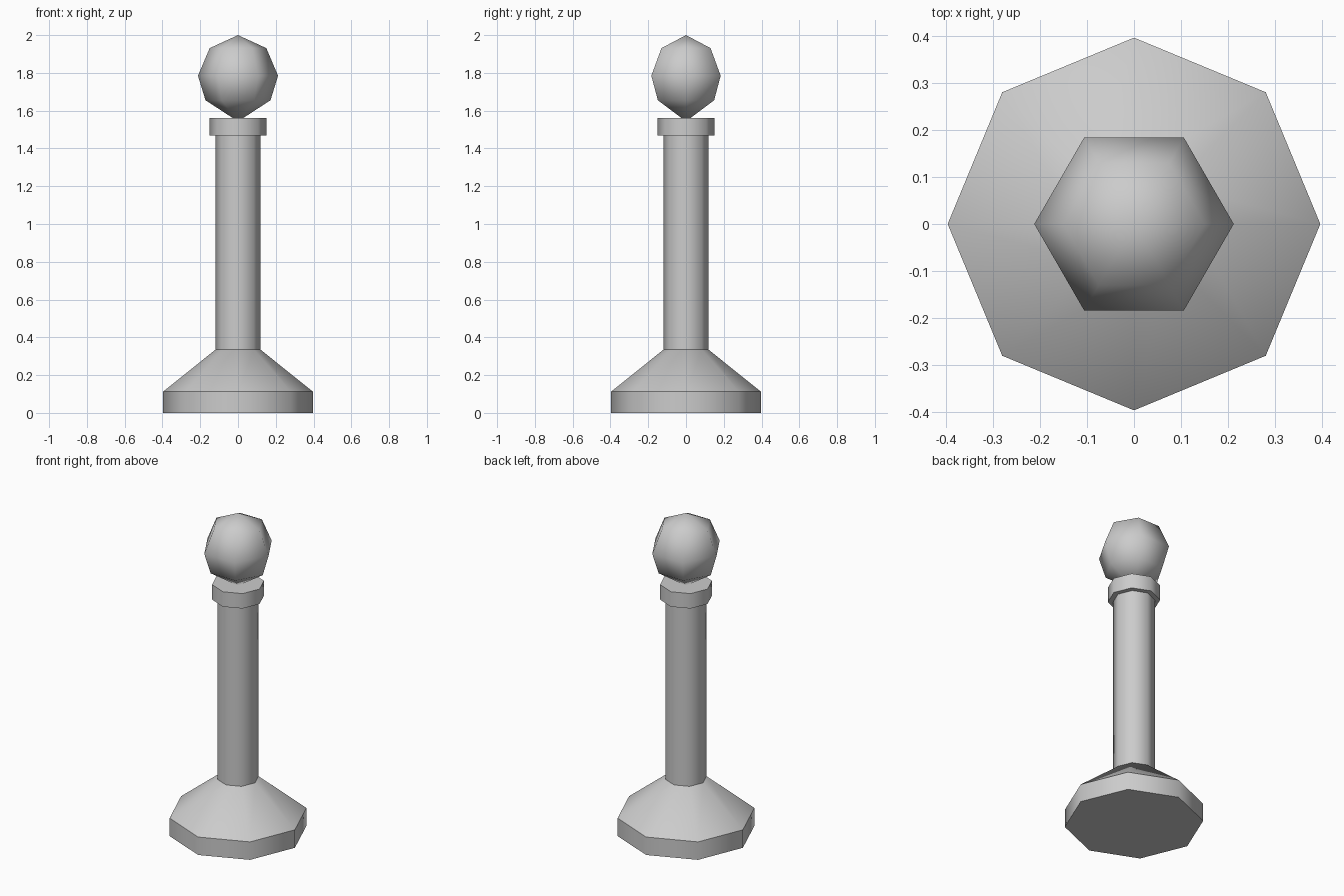
import bpy, bmesh, math

cube = bpy.data.objects.get("Cube")
if cube:
    bpy.data.objects.remove(cube, do_unlink=True)

grey = bpy.data.materials.new("plain grey")
grey.use_nodes = True
colour = (0.6, 0.6, 0.6, 1)
grey.diffuse_color = colour
bsdf = next(n for n in grey.node_tree.nodes if n.type == 'BSDF_PRINCIPLED')
bsdf.inputs["Base Color"].default_value = colour


def lathe(name, profile, sides, sharp_angle):
    """Spin (radius, height) points around z; zero radius makes a tip."""
    bm = bmesh.new()
    rings = []
    for r, z in profile:
        count = sides if r else 1
        rings.append([bm.verts.new((r * math.cos(i * math.tau / sides),
                                    r * math.sin(i * math.tau / sides), z))
                      for i in range(count)])
    for low, high in zip(rings, rings[1:]):
        for i in range(sides):
            j = i + 1
            quad = [low[i % len(low)], low[j % len(low)],
                    high[j % len(high)], high[i % len(high)]]
            bm.faces.new(list(dict.fromkeys(quad)))
    # Close open ends with flat caps
    for ring in (rings[0], rings[-1]):
        if len(ring) > 1:
            bm.faces.new(ring)
    bmesh.ops.recalc_face_normals(bm, faces=bm.faces)
    mesh = bpy.data.meshes.new(name)
    bm.to_mesh(mesh)
    bm.free()
    mesh.materials.append(grey)
    obj = bpy.data.objects.new(name, mesh)
    bpy.context.collection.objects.link(obj)
    bpy.ops.object.select_all(action='DESELECT')
    obj.select_set(True)
    bpy.context.view_layer.objects.active = obj
    bpy.ops.object.shade_smooth_by_angle(angle=math.radians(sharp_angle))
    return obj


# Octagonal foot, column and collar
lathe("base", [(0.396, 0), (0.396, 0.113), (0.119, 0.335)], 8, 47)
lathe("shaft", [(0.119, 0.335), (0.119, 1.468)], 8, 47)
lathe("collar", [(0.15, 1.468), (0.15, 1.562)], 8, 47)

# Six-sided ball on top, its tip sunk into the collar
lathe("ball", [(0, 1.543), (0.172, 1.655), (0.212, 1.785),
               (0.15, 1.931), (0, 2)], 6, 80)
